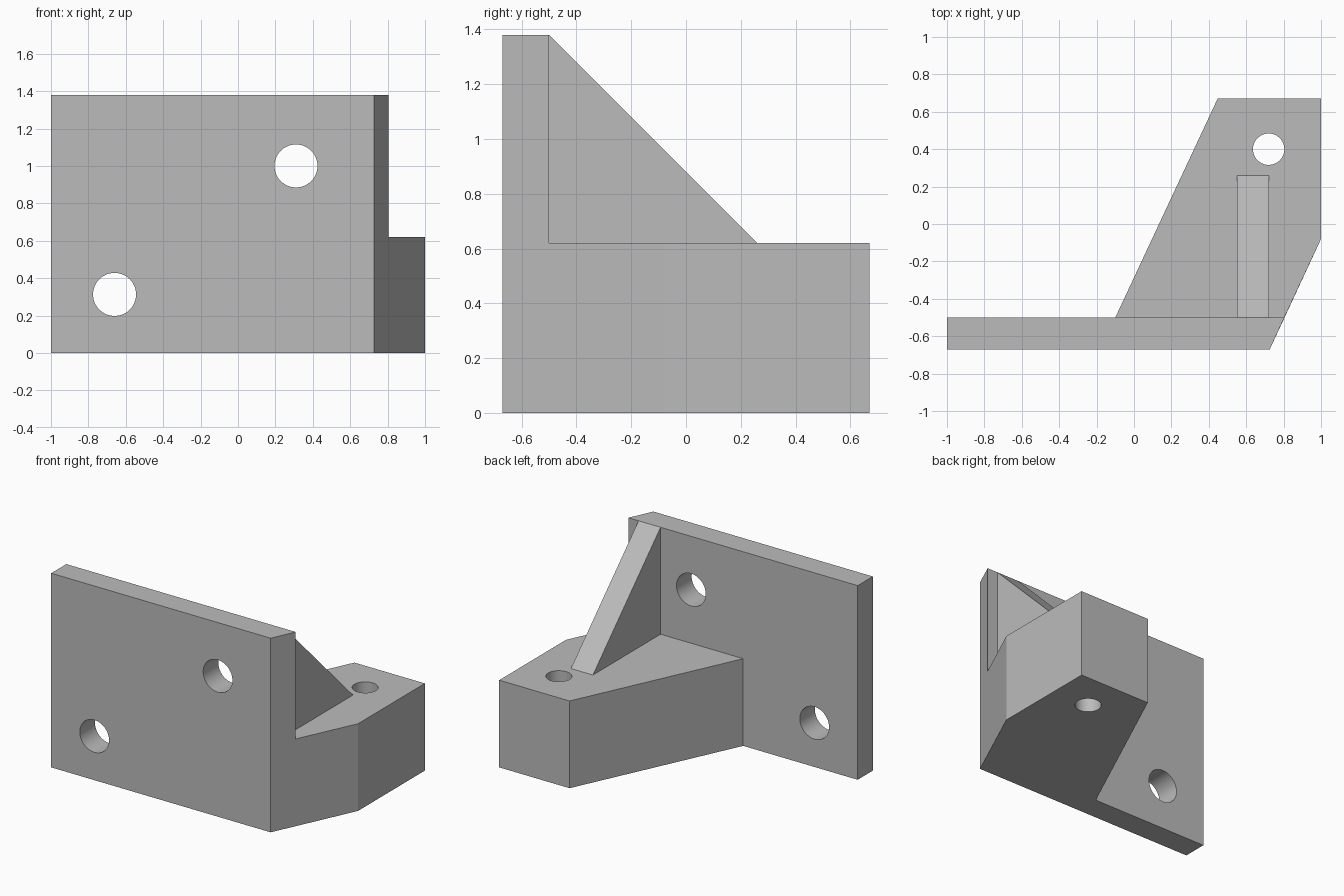
import bpy
import bmesh
from math import radians
from mathutils import Matrix, Vector

cube = bpy.data.objects.get("Cube")
if cube:
    bpy.data.objects.remove(cube, do_unlink=True)

grey = bpy.data.materials.new("plain grey")
grey.use_nodes = True
grey.diffuse_color = (0.5, 0.5, 0.5, 1)
grey.node_tree.nodes["Principled BSDF"].inputs["Base Color"].default_value = (0.5, 0.5, 0.5, 1)

FRONT, WALL, BACK = -0.67, -0.5, 0.67
LEDGE, TOP = 0.62, 1.38


def add_object(name, bm):
    bmesh.ops.recalc_face_normals(bm, faces=bm.faces)
    mesh = bpy.data.meshes.new(name)
    bm.to_mesh(mesh)
    bm.free()
    mesh.materials.append(grey)
    obj = bpy.data.objects.new(name, mesh)
    bpy.context.collection.objects.link(obj)
    return obj


def prism(name, points, offset):
    """Extrude a planar outline along the offset vector."""
    bm = bmesh.new()
    face = bm.faces.new([bm.verts.new(p) for p in points])
    result = bmesh.ops.extrude_face_region(bm, geom=[face], use_keep_orig=True)
    moved = [g for g in result["geom"] if isinstance(g, bmesh.types.BMVert)]
    bmesh.ops.translate(bm, verts=moved, vec=Vector(offset))
    return add_object(name, bm)


def drill(name, centre, radius, axis):
    bm = bmesh.new()
    turn = Matrix.Rotation(radians(90), 4, "X") if axis == "Y" else Matrix()
    bmesh.ops.create_cone(bm, cap_ends=True, segments=64, radius1=radius, radius2=radius,
                          depth=1, matrix=Matrix.Translation(centre) @ turn)
    return add_object(name, bm)


def combine(target, tool, operation):
    mod = target.modifiers.new(tool.name, "BOOLEAN")
    mod.operation = operation
    mod.solver = "EXACT"
    mod.object = tool
    bpy.context.view_layer.objects.active = target
    bpy.ops.object.modifier_apply(modifier=mod.name)
    bpy.data.objects.remove(tool, do_unlink=True)


# Upright mounting plate with a slanted end
plate_outline = [(-1, FRONT), (0.726, FRONT), (0.804, WALL), (-1, WALL)]
bracket = prism("angle_bracket", [(x, y, 0) for x, y in plate_outline], (0, 0, TOP))

# Angled foot block behind the plate
foot_outline = [(-0.1, WALL), (0.804, WALL), (1, -0.08), (1, BACK), (0.447, BACK)]
foot = prism("foot_block", [(x, y, 0) for x, y in foot_outline], (0, 0, LEDGE))

# Triangular gusset bracing the plate
gusset_outline = [(WALL, LEDGE), (0.26, LEDGE), (WALL, TOP)]
gusset = prism("gusset", [(0.55, y, z) for y, z in gusset_outline], (0.173, 0, 0))

for part in (foot, gusset):
    combine(bracket, part, "UNION")

# Bolt holes through the plate and the foot
for name, centre, radius, axis in (
    ("lower_plate_hole", (-0.66, WALL, 0.313), 0.115, "Y"),
    ("upper_plate_hole", (0.31, WALL, 1.0), 0.115, "Y"),
    ("foot_hole", (0.72, 0.4, 0.3), 0.084, "Z"),
):
    combine(bracket, drill(name, centre, radius, axis), "DIFFERENCE")

# Merge coplanar faces and keep the edges crisp
bm = bmesh.new()
bm.from_mesh(bracket.data)
bmesh.ops.remove_doubles(bm, verts=bm.verts, dist=0.0001)
bmesh.ops.dissolve_limit(bm, angle_limit=radians(0.5), verts=bm.verts, edges=bm.edges)
bm.to_mesh(bracket.data)
bm.free()

bracket.select_set(True)
bpy.context.view_layer.objects.active = bracket
bpy.ops.object.shade_smooth_by_angle(angle=radians(20))
